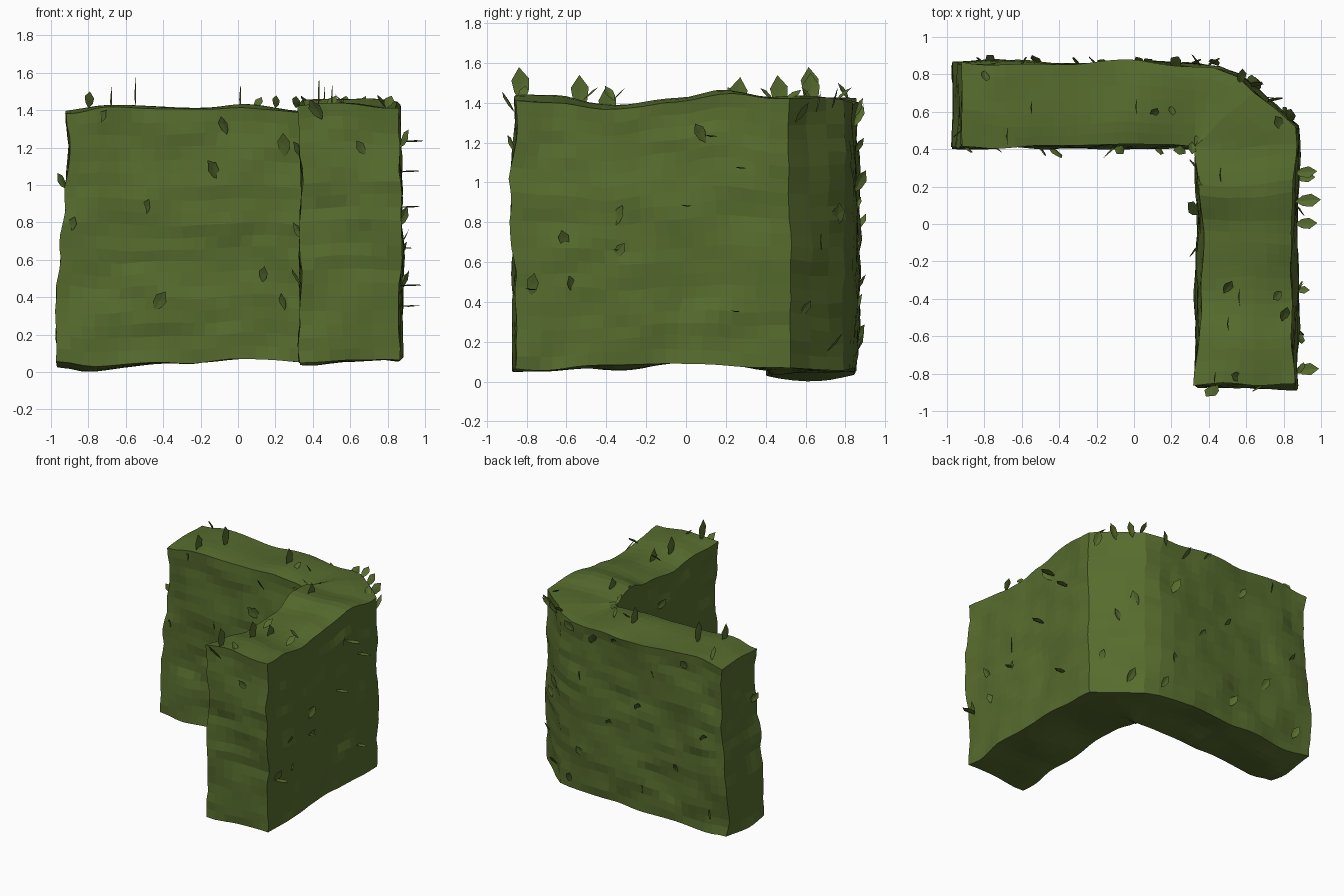
import bpy, bmesh, math, random
from mathutils import Vector, noise

if "Cube" in bpy.data.objects:
    bpy.data.objects.remove(bpy.data.objects["Cube"])

random.seed(4)


def material(name, rgb):
    m = bpy.data.materials.new(name)
    m.diffuse_color = (*rgb, 1)
    m.use_nodes = True
    m.node_tree.nodes["Principled BSDF"].inputs["Base Color"].default_value = m.diffuse_color
    return m


def finish(bm, name, mat):
    bmesh.ops.recalc_face_normals(bm, faces=bm.faces)
    me = bpy.data.meshes.new(name)
    bm.to_mesh(me)
    bm.free()
    me.materials.append(mat)
    ob = bpy.data.objects.new(name, me)
    bpy.context.collection.objects.link(ob)
    return ob


def interp(table, t):
    for (a, va), (b, vb) in zip(table, table[1:]):
        if t <= b:
            f = max(0, (t - a) / (b - a))
            return va + (vb - va) * f * f * (3 - 2 * f)
    return table[-1][1]


# Hedge body: path stations (distance, inner point, outer point) round an L
TOP = [(0, 1.39), (.25, 1.42), (.65, 1.40), (.95, 1.405), (1.3, 1.385), (1.5, 1.42),
       (1.7, 1.42), (1.92, 1.45), (2.15, 1.395), (2.5, 1.37), (2.8, 1.41), (3, 1.42)]
BOTTOM = [(0, .055), (.2, .03), (.65, .045), (1, .08), (1.3, .07), (1.5, .055),
          (1.7, .07), (2.1, .095), (2.6, .07), (2.8, .055), (3, .06)]
END = [(0, -.02), (.2, -.035), (.45, 0), (.6, .03), (.8, .045), (1, .03)]

stations = []
N = 20
for i in range(N):
    f = i / N
    stations.append((1.3 * f, (-.95 + 1.29 * f, .415), (-.95 + 1.29 * f, .855)))
fan = [(.34, .85), (.45, .835), (.565, .795), (.66, .715), (.76, .62), (.865, .515), (.87, .415)]
for i, p in enumerate(fan):
    stations.append((1.3 + .4 * i / 6, (.34, .415), p))
for i in range(1, N + 1):
    f = i / N
    stations.append((1.7 + 1.3 * f, (.335, .415 - 1.28 * f), (.87, .415 - 1.28 * f)))

NI, NJ, NK = len(stations) - 1, 7, 20
bm = bmesh.new()
cache = {}


def vert(i, j, k):
    if (i, j, k) not in cache:
        t, p, q = stations[i]
        x = p[0] + (q[0] - p[0]) * j / NJ
        y = p[1] + (q[1] - p[1]) * j / NJ
        h, w = k / NK, j / NJ
        hump = math.sin(math.pi * w)
        low = interp(BOTTOM, t) - .025 * hump * max(0, 1 - t / .8)
        high = interp(TOP, t) + .018 * hump
        z = low * (1 - h) + high * h
        at = Vector((x, y, z))
        at += .026 * noise.noise_vector(at * 2.6 + Vector((3, 7, 1)))
        fine = noise.noise_vector(Vector((x * 5, y * 5, z * 8)) + Vector((2, 5, 9)))
        at += Vector((.018 * fine.x, .018 * fine.y, .008 * fine.z))
        at.x += interp(END, h) * max(0, 1 - t / .25)
        # the front arm narrows slightly towards its top
        if t > 1.7:
            at.x += .03 * (1 - 2 * w) * h ** 3 * math.sin(math.pi * (t - 1.7) / 1.3)
        cache[i, j, k] = bm.verts.new(at)
    return cache[i, j, k]


def grid(nu, nv, f):
    for u in range(nu):
        for v in range(nv):
            bm.faces.new([f(u, v), f(u + 1, v), f(u + 1, v + 1), f(u, v + 1)])


for e in (0, 1):
    grid(NI, NJ, lambda u, v: vert(u, v, e * NK))
    grid(NI, NK, lambda u, v: vert(u, e * NJ, v))
    grid(NJ, NK, lambda u, v: vert(e * NI, u, v))
# collapse the coincident fan columns at the inner corner
bmesh.ops.remove_doubles(bm, verts=bm.verts, dist=.003)
bmesh.ops.dissolve_degenerate(bm, edges=bm.edges, dist=.0005)
hedge = finish(bm, "hedge_body", material("hedge green", (.095, .15, .027)))

# Leaves: a small pointed six-sided blade folded along its midrib
lm = bmesh.new()


def leaf(base, direction, facing, length):
    d = Vector(direction).normalized()
    n = Vector(facing)
    n = (n - d * n.dot(d)).normalized()
    s = d.cross(n)
    b = Vector(base)
    w = length * .25

    def at(a, c, up):
        return lm.verts.new(b + d * length * a + s * w * c + n * length * up)
    root, mid, tip = at(0, 0, 0), at(.5, 0, -.03), at(1, 0, 0)
    for side in (1, -1):
        lo, hi = at(.3, side * .8, .02), at(.65, side, .02)
        lm.faces.new([root, lo, mid])
        lm.faces.new([mid, lo, hi])
        lm.faces.new([mid, hi, tip])


# upright leaves on the top: x, y, tip height
for x, y, z in [(-.55, .63, 1.58), (-.68, .48, 1.54), (.01, .63, 1.55), (.43, -.82, 1.58),
                (.56, -.38, 1.48), (.50, -.53, 1.54), (.46, .25, 1.53)]:
    leaf((x, y, z - .18), (.02, random.uniform(-.15, .15), 1), (1, 0, 0), .18)

# leaves lying near flat on the top
for x, y in [(.09, .57), (.2, .63), (.39, .27), (.48, -.37), (.79, -.36), (.79, -.52),
             (.58, -.83), (.31, .44), (.8, .5), (-.8, .82), (.57, .75)]:
    leaf((x, y, 1.41), (random.uniform(-.5, .5), random.uniform(-.8, .8), .5),
         (.3, 0, 1), random.uniform(.08, .11))

# leaves standing straight out of the right side: y, z, length
for y, z, l in [(.12, 1.23, .14), (0, .88, .12), (.27, 1.07, .12), (-.78, .46, .13),
                (-.35, .66, .08), (.25, .35, .11)]:
    leaf((.86, y, z), (1, random.uniform(-.1, .25), .04), (0, .1, 1), l)


def scatter(points, place, normal):
    n = Vector(normal).normalized()
    across = Vector((0, 0, 1)).cross(n)
    for u, z in points:
        a = random.uniform(-.6, .6)
        d = n * random.uniform(.35, .65) + across * math.sin(a) + Vector((0, 0, math.cos(a)))
        leaf(Vector(place(u, z)) - Vector((0, 0, .05)), d, n + across * random.uniform(-1, 1),
             random.uniform(.09, .14))


# leaves clinging to each wall: (position along wall, height)
scatter([(-.36, .83), (-.6, .72), (-.36, .67), (-.78, .48), (-.57, .5), (.1, 1.25)],
        lambda u, z: (.865, u, z), (1, 0, 0))
scatter([(-.06, 1.32), (-.1, 1.08), (-.5, .89), (-.45, .38), (.13, .53), (.25, 1.2),
         (.25, .38), (-.9, .8), (-.75, 1.38)], lambda u, z: (u, .42, z), (0, -1, 0))
scatter([(.68, 1.21), (.45, 1.40)], lambda u, z: (u, -.86, z), (0, -1, 0))
scatter([(.3, .76), (-.12, 1.2), (.05, .5)], lambda u, z: (.345, u, z), (-1, 0, 0))
scatter([(.5, 1.03)], lambda u, z: (-.92, u, z), (-1, 0, 0))
scatter([(.1, .83), (.4, .7), (.3, .2), (.8, .38), (.5, 1.40), (.2, 1.42), (.9, 1.35)],
        lambda u, z: (.57 + .29 * u, .785 - .265 * u, z), (.7, .75, 0))
scatter([(-.6, 1.35), (.05, 1.38), (.25, 1.33), (.4, 1.38), (-.3, 1.2), (-.15, .9), (-.75, .8),
         (.1, .7), (-.5, .5), (.3, .4), (-.2, .25), (.35, 1.0), (.45, .17), (-.8, .2)],
        lambda u, z: (u, .845, z), (0, 1, 0))
leaves = finish(lm, "leaves", material("leaf green", (.095, .15, .027)))
